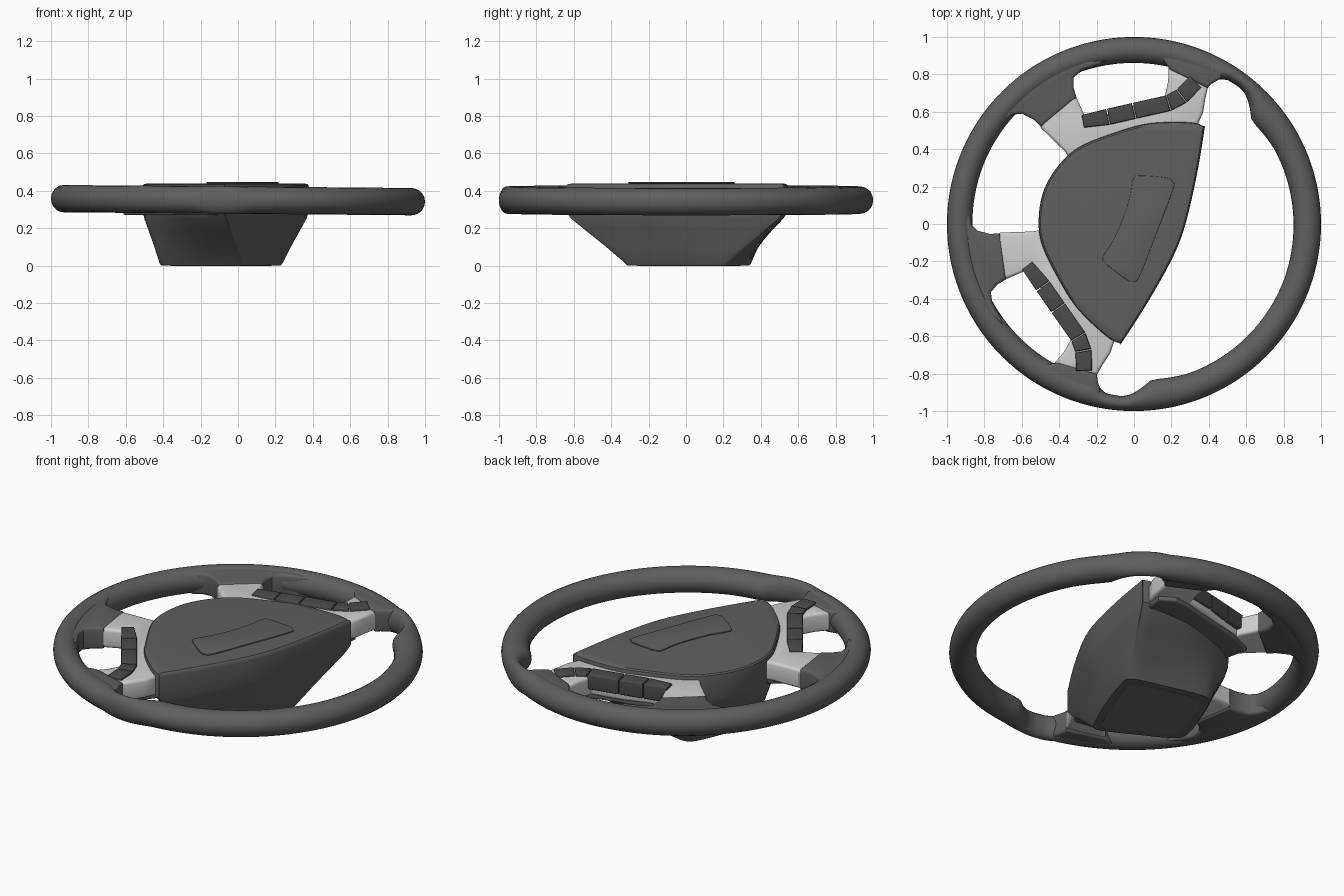
import bpy, bmesh, math
from mathutils import Vector

cube = bpy.data.objects.get("Cube")
if cube:
    bpy.data.objects.remove(cube, do_unlink=True)

TURN = math.radians(68.9)      # the wheel is steered by this much


def material(name, value):
    mat = bpy.data.materials.new(name)
    mat.use_nodes = True
    colour = (value, value, value, 1)
    mat.diffuse_color = colour
    bsdf = next(n for n in mat.node_tree.nodes if n.type == 'BSDF_PRINCIPLED')
    bsdf.inputs["Base Color"].default_value = colour
    bsdf.inputs["Roughness"].default_value = 0.6
    return mat


leather = material("dark grey leather", 0.115)
silver = material("silver trim", 0.62)
rubber = material("black rubber", 0.07)
plate_grey = material("column grey", 0.14)


def finish(bm, name, mat, mirrored=False, angle=35):
    """Turn a bmesh into a smooth shaded, steered object."""
    bmesh.ops.recalc_face_normals(bm, faces=bm.faces)
    mesh = bpy.data.meshes.new(name)
    bm.to_mesh(mesh)
    bm.free()
    mesh.materials.append(mat)
    obj = bpy.data.objects.new(name, mesh)
    bpy.context.collection.objects.link(obj)
    obj.rotation_euler.z = TURN
    bpy.ops.object.select_all(action='DESELECT')
    obj.select_set(True)
    bpy.context.view_layer.objects.active = obj
    bpy.ops.object.shade_smooth_by_angle(angle=math.radians(angle))
    if mirrored:
        obj.modifiers.new("other side", 'MIRROR')
    return obj


def both_sides(half):
    """Close a half outline that starts and ends on the centre line."""
    return half + [(-x, y) for x, y in reversed(half[1:-1])]


def smooth(points, steps=5):
    """Closed Catmull-Rom curve through the points."""
    pts = [Vector(p) for p in points]
    n = len(pts)
    out = []
    for i in range(n):
        a, b, c, d = (pts[(i + k - 1) % n] for k in range(4))
        for s in range(steps):
            t = s / steps
            out.append(0.5 * (2 * b + (c - a) * t + (2 * a - 5 * b + 4 * c - d) * t * t
                              + (3 * b - a - 3 * c + d) * t ** 3))
    return out


def slab(name, outline, low, high, mat, bevel=0.0, mirrored=False):
    """Flat part with an outline, a height range and rounded rims."""
    bm = bmesh.new()
    base = bm.faces.new([bm.verts.new((p[0], p[1], low)) for p in outline])
    new = bmesh.ops.extrude_face_region(bm, geom=[base])["geom"]
    for v in new:
        if isinstance(v, bmesh.types.BMVert):
            v.co.z = high
    bmesh.ops.recalc_face_normals(bm, faces=bm.faces)
    if bevel:
        rims = [e for e in bm.edges if abs(e.verts[0].co.z - e.verts[1].co.z) < bevel / 10]
        bmesh.ops.bevel(bm, geom=rims, offset=bevel, segments=3, profile=0.5, affect='EDGES')
    return finish(bm, name, mat, mirrored)


def skin(bm, rings, closed=False):
    """Bridge rings of vertices with quads."""
    pairs = list(zip(rings, rings[1:] + rings[:1] if closed else rings[1:]))
    for a, b in pairs:
        for i in range(len(a)):
            j = (i + 1) % len(a)
            bm.faces.new((a[i], a[j], b[j], b[i]))


# Rim: section swept round, with thumb notches in its inner edge
inner_edge = [(-90, .855), (-41, .85), (-30, .838), (-27, .842), (-23.5, .88), (-20, .912),
              (-17, .923), (-12, .918), (-9.5, .9), (-7.5, .865), (0, .86), (90, .865)]


def inner_radius(deg):
    for (a, ra), (b, rb) in zip(inner_edge, inner_edge[1:]):
        if a <= deg <= b:
            return ra + (rb - ra) * (deg - a) / (b - a)
    return inner_edge[-1][1]


bm = bmesh.new()
rings = []
for i in range(240):
    t = math.tau * i / 240
    x, y = math.cos(t), math.sin(t)
    r_in = inner_radius(math.degrees(math.atan2(y, abs(x))))
    mid, half = (1 + r_in) / 2, (1 - r_in) / 2
    centre_z = 0.35 - 0.008 * math.cos(t + TURN)
    ring = []
    for k in range(20):
        s = math.tau * k / 20
        r = mid + half * math.cos(s)
        ring.append(bm.verts.new((x * r, y * r, centre_z + 0.073 * math.sin(s))))
    rings.append(ring)
skin(bm, rings, closed=True)
finish(bm, "rim", leather, angle=60)

# Hub: triangular pad lofted down to a rounded square column
pad = smooth(both_sides([(0, .515), (.15, .488), (.28, .42), (.42, .27), (.53, .12), (.61, -.07),
                         (.622, -.155), (.595, -.172), (.3, -.23), (0, -.262)]))
column = smooth(both_sides([(0, .385), (.15, .38), (.23, .355), (.26, .27), (.28, .12), (.3, -.05),
                            (.3, -.12), (.27, -.15), (.15, -.162), (0, -.167)]))
core = Vector((0, .1))
bm = bmesh.new()
rings = []
# each level: height, mix from column to pad, scale about the core
for z, mix, scale in [(.0, 0, .97), (.012, 0, 1), (.1, .32, 1), (.19, .67, 1), (.25, .9, 1),
                      (.29, 1, 1), (.415, 1, 1), (.43, 1, .993), (.437, 1, .975), (.44, 1, .9)]:
    ring = []
    for p, c in zip(pad, column):
        q = core + (c.lerp(p, mix) - core) * scale
        ring.append(bm.verts.new((q.x, q.y, z)))
    rings.append(ring)
skin(bm, rings)
bm.faces.new(rings[0])
bm.faces.new(rings[-1])
finish(bm, "hub", leather)

# Plate closing the column below, and raised panel on the pad
slab("column_plate", [core + (p - core) * 0.82 for p in column], -0.001, 0.004, plate_grey)
panel = smooth(both_sides([(0, .065), (.12, .072), (.215, .09), (.25, .07), (.292, -.07),
                           (.285, -.11), (.25, -.128), (0, -.13)]))
slab("pad_panel", panel, 0.439, 0.447, leather, 0.003)

# Silver spoke trim, one arm up and one arm sideways
trim = [(.1, .3), (.2, .44), (.232, .49), (.3, .65), (.335, .67), (.53, .55), (.515, .525),
        (.43, .44), (.5, .34), (.59, .23), (.68, .09), (.715, .095), (.78, .105), (.85, .13),
        (.84, 0), (.825, -.105), (.76, -.115), (.69, -.13), (.617, -.127), (.55, -.08), (.3, 0)]
slab("spoke_trim", trim, 0.295, 0.41, silver, 0.018, mirrored=True)

# Dark cover below the trim, next to the hub
under = [(.1, .3), (.2, .44), (.33, .53), (.43, .43), (.59, .2), (.68, .07), (.72, 0),
         (.7, -.1), (.6, -.125), (.3, 0)]
slab("under_cover", under, 0.27, 0.31, leather, 0.01, mirrored=True)

# Leather roots where the spokes flow into the rim
root = [(.305, .65), (.327, .7), (.335, .77), (.315, .81), (.27, .84), (.26, .91), (.48, .81),
        (.72, .6), (.76, .45), (.715, .495), (.665, .555), (.615, .583), (.565, .565), (.52, .53)]
slab("upper_spoke_root", root, 0.285, 0.417, leather, 0.018, mirrored=True)
root = [(.838, .115), (.86, .15), (.88, .18), (.95, .17), (.95, -.16), (.89, -.15), (.85, -.118),
        (.82, -.105)]
slab("side_spoke_root", root, 0.285, 0.417, leather, 0.015, mirrored=True)

# Row of switch keys following a bent path
path = [Vector(p) for p in [(.412, .455), (.485, .335), (.565, .217), (.67, .06), (.73, .008),
                            (.83, -.035)]]


def side_offset(i):
    a, b = path[max(i - 1, 0)], path[min(i + 1, len(path) - 1)]
    d = (b - a).normalized()
    return Vector((-d.y, d.x)) * (0.034 if i == 0 else 0.043)


for i in range(len(path) - 1):
    a, b = path[i], path[i + 1]
    gap = (b - a).normalized() * 0.003
    m, n = side_offset(i), side_offset(i + 1)
    key = [a + gap + m, a + gap - m, b - gap - n, b - gap + n]
    slab("switch_key_%d" % (i + 1), key, 0.335, 0.427, rubber, 0.009, mirrored=True)
